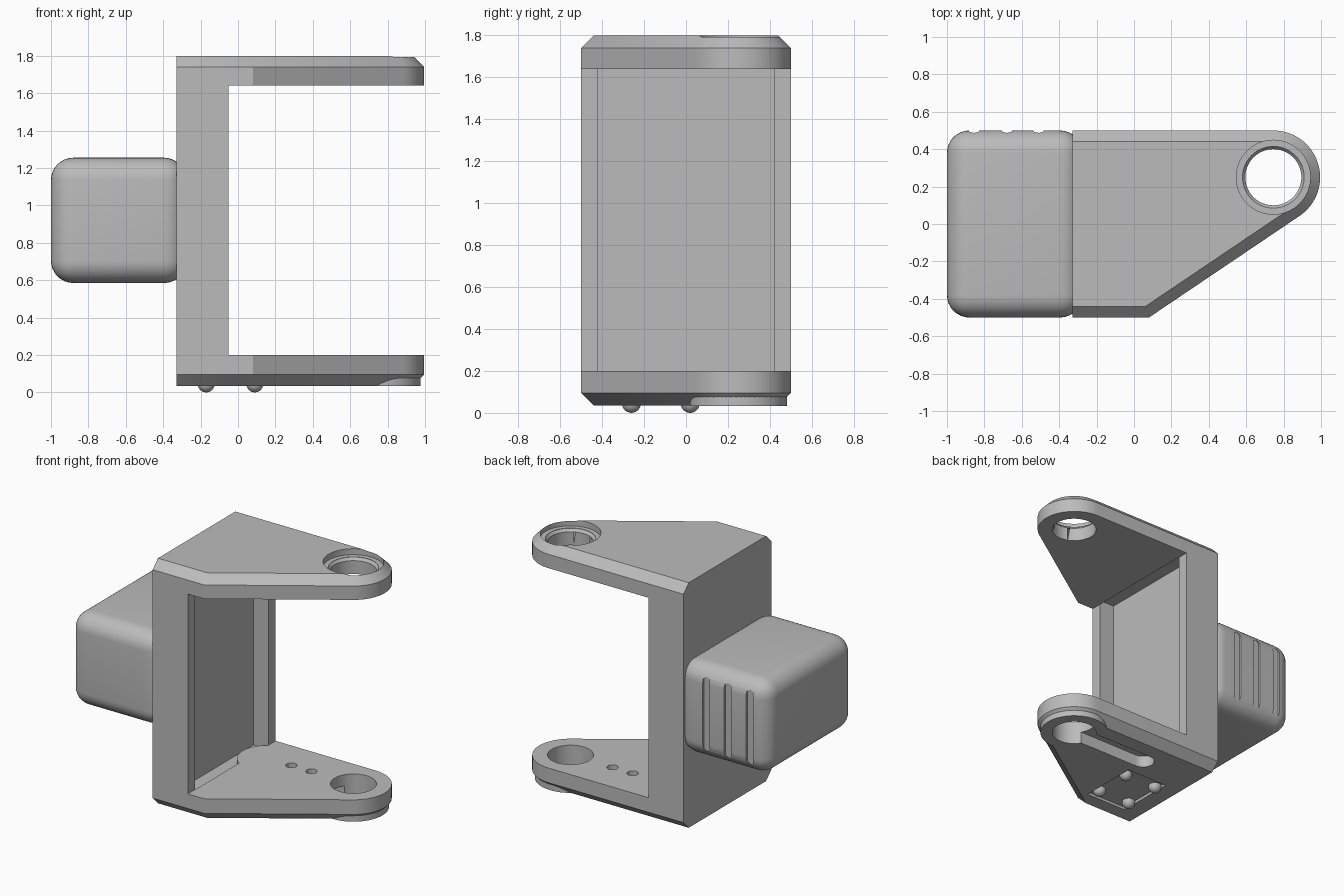
import bpy, bmesh, math
from mathutils import Matrix

if "Cube" in bpy.data.objects:
    bpy.data.objects.remove(bpy.data.objects["Cube"])

GREY = bpy.data.materials.new("light_grey")
GREY.diffuse_color = (0.5, 0.5, 0.5, 1)
GREY.use_nodes = True
GREY.node_tree.nodes["Principled BSDF"].inputs["Base Color"].default_value = GREY.diffuse_color
CX, CY, R = 0.745, 0.25, 0.25          # hinge hole centre and arm end radius


def finish(name, bm):
    bmesh.ops.recalc_face_normals(bm, faces=bm.faces)
    me = bpy.data.meshes.new(name)
    bm.to_mesh(me)
    bm.free()
    me.materials.append(GREY)
    ob = bpy.data.objects.new(name, me)
    bpy.context.collection.objects.link(ob)
    return ob


def loft(name, rings):
    """Closed solid through (points, z) rings of equal length."""
    bm = bmesh.new()
    loops = [[bm.verts.new((x, y, z)) for x, y in pts] for pts, z in rings]
    n = len(loops[0])
    for a, b in zip(loops, loops[1:]):
        for i in range(n):
            j = (i + 1) % n
            bm.faces.new((a[i], a[j], b[j], b[i]))
    bm.faces.new(loops[0][::-1])
    bm.faces.new(loops[-1])
    return finish(name, bm)


def circle(x, y, r, n=64):
    return [(x + r * math.cos(2 * math.pi * i / n), y + r * math.sin(2 * math.pi * i / n)) for i in range(n)]


def stadium(x0, y0, x1, y1, r, n=12):
    a = math.atan2(y1 - y0, x1 - x0)
    pts = []
    for cx, cy, s in ((x1, y1, a - math.pi / 2), (x0, y0, a + math.pi / 2)):
        pts += [(cx + r * math.cos(s + math.pi * i / n), cy + r * math.sin(s + math.pi * i / n)) for i in range(n + 1)]
    return pts


def prism(name, pts, z0, z1):
    return loft(name, [(pts, z0), (pts, z1)])


def box(name, x0, x1, y0, y1, z0, z1):
    return prism(name, [(x0, y0), (x1, y0), (x1, y1), (x0, y1)], z0, z1)


def apply(ob, mod):
    bpy.context.view_layer.objects.active = ob
    bpy.ops.object.modifier_apply(modifier=mod.name)


def combine(ob, tool, op='DIFFERENCE'):
    m = ob.modifiers.new("bool", 'BOOLEAN')
    m.operation, m.solver, m.object = op, 'EXACT', tool
    apply(ob, m)
    bpy.data.objects.remove(tool)


def smooth(ob, deg):
    bpy.ops.object.select_all(action='DESELECT')
    ob.select_set(True)
    bpy.context.view_layer.objects.active = ob
    bpy.ops.object.shade_smooth_by_angle(angle=math.radians(deg))


def outline(d):
    """Bracket plan inset by d everywhere but the back edge."""
    px, py = 0.08 - CX, -0.5 - CY
    phi = math.atan2(py, px) + math.acos(R / math.hypot(px, py))
    nx, ny = math.cos(phi), math.sin(phi)
    y = -0.5 + d
    x = CX + ((R - d) - ny * (y - CY)) / nx
    pts = [(-0.33, y), (x, y)]
    for i in range(33):
        t = phi + (math.pi / 2 - phi) * i / 32
        pts.append((CX + (R - d) * math.cos(t), CY + (R - d) * math.sin(t)))
    return pts + [(-0.33, 0.5 - d)]


# C-shaped bracket: chamfered block with the middle removed
bracket = loft("bracket", [(outline(0.06), 0.035), (outline(0), 0.095),
                           (outline(0), 1.74), (outline(0.06), 1.8)])
combine(bracket, box("gap", -0.05, 1.2, -0.7, 0.7, 0.2, 1.64))

# shallow pocket in the inner wall, rounded around the slot end
pocket = box("pocket", -0.17, -0.049, -0.42, 0.42, 0.17, 1.67)
combine(pocket, prism("plug", circle(0.06, CY, 0.2), 0.1, 0.2))
combine(bracket, pocket)

# ring boss under the lower arm
combine(bracket, prism("boss", circle(CX, CY, 0.232), 0.034, 0.12), 'UNION')

# hinge holes, with a counterbore and small lip on the upper arm
combine(bracket, prism("hole", circle(CX, CY, 0.15), -0.1, 2))
combine(bracket, loft("counterbore", [(circle(CX, CY, 0.149), 1.735), (circle(CX, CY, 0.165), 1.755),
                                      (circle(CX, CY, 0.1651), 1.9)]))
combine(bracket, prism("counterbore_wide", circle(CX, CY, 0.198), 1.757, 1.95))

# underside slot with two small screw holes
combine(bracket, prism("slot", stadium(0.13, CY, CX, CY, 0.078), -0.1, 0.12))
for hx in (0.25, 0.41):
    combine(bracket, prism("screw_hole", circle(hx, CY, 0.038, 12), 0.05, 0.3))

# underside square recess for the feet
combine(bracket, box("recess", -0.2, 0.13, -0.34, 0.095, -0.1, 0.055))
smooth(bracket, 25)

# four ball feet
for fx in (-0.17, 0.09):
    for fy in (-0.26, 0.02):
        bm = bmesh.new()
        bmesh.ops.create_uvsphere(bm, u_segments=24, v_segments=12, radius=0.045,
                                  matrix=Matrix.Translation((fx, fy, 0.045)))
        smooth(finish("ball_foot", bm), 40)

# rounded block behind the wall
block = box("rear_block", -1, -0.276, -0.5, 0.5, 0.585, 1.255)
bev = block.modifiers.new("bevel", 'BEVEL')
bev.width, bev.segments, bev.limit_method = 0.12, 8, 'NONE'
apply(block, bev)

# three vertical grooves on its back side
for gx in (-0.855, -0.68, -0.51):
    groove = prism("groove", stadium(gx, 0.68, gx, 1.16, 0.027), -0.7, -0.485)
    groove.data.transform(Matrix.Rotation(math.pi / 2, 4, 'X'))
    combine(block, groove)
smooth(block, 30)
